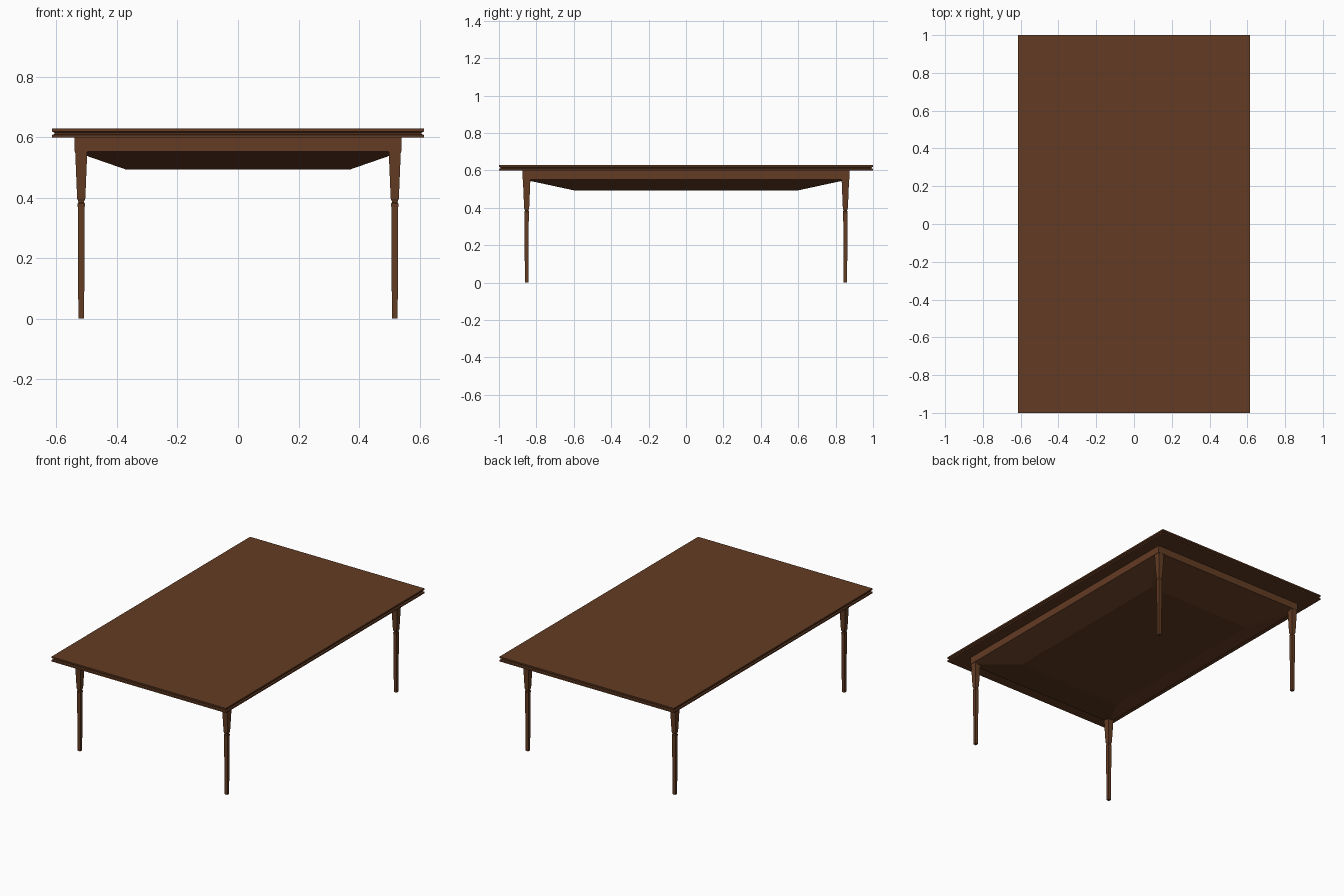
import bpy, bmesh

if "Cube" in bpy.data.objects:
    bpy.data.objects.remove(bpy.data.objects["Cube"])

wood = bpy.data.materials.new("dark_wood")
wood.diffuse_color = (0.125, 0.045, 0.017, 1)
wood.use_nodes = True
wood.node_tree.nodes["Principled BSDF"].inputs["Base Color"].default_value = wood.diffuse_color


def stacked(name, rings, center=(0, 0)):
    """Solid from rectangular rings (half_x, half_y, z), bottom to top."""
    bm = bmesh.new()
    loops = []
    for hx, hy, z in rings:
        loops.append([bm.verts.new((center[0] + sx * hx, center[1] + sy * hy, z))
                      for sx, sy in ((-1, -1), (1, -1), (1, 1), (-1, 1))])
    for a, b in zip(loops, loops[1:]):
        for i in range(4):
            j = (i + 1) % 4
            bm.faces.new((a[i], a[j], b[j], b[i]))
    bm.faces.new(loops[0][::-1])
    bm.faces.new(loops[-1])
    bmesh.ops.recalc_face_normals(bm, faces=bm.faces)
    mesh = bpy.data.meshes.new(name)
    bm.to_mesh(mesh)
    bm.free()
    mesh.materials.append(wood)
    obj = bpy.data.objects.new(name, mesh)
    bpy.context.collection.objects.link(obj)
    return obj


# Table top with a groove running round its edge
edge = [(0, 0.598), (0, 0.607), (0.008, 0.610), (0.008, 0.615), (0, 0.619), (0, 0.628)]
stacked("table_top", [(0.615 - d, 1.0 - d, z) for d, z in edge])

# Apron with the sloped tray underneath
stacked("apron_and_tray", [(0.37, 0.60, 0.493), (0.54, 0.873, 0.552), (0.54, 0.873, 0.60)])

# Four tapered legs with a notched collar
leg_profile = [(0.0095, 0.0), (0.0115, 0.37), (0.0125, 0.374), (0.0125, 0.38),
               (0.0095, 0.384), (0.0095, 0.387), (0.0135, 0.397), (0.02, 0.553)]
for side, sx in (("left", -1), ("right", 1)):
    for end, sy in (("front", -1), ("back", 1)):
        stacked(f"{end}_{side}_leg", [(h, h, z) for h, z in leg_profile],
                (sx * 0.518, sy * 0.852))
